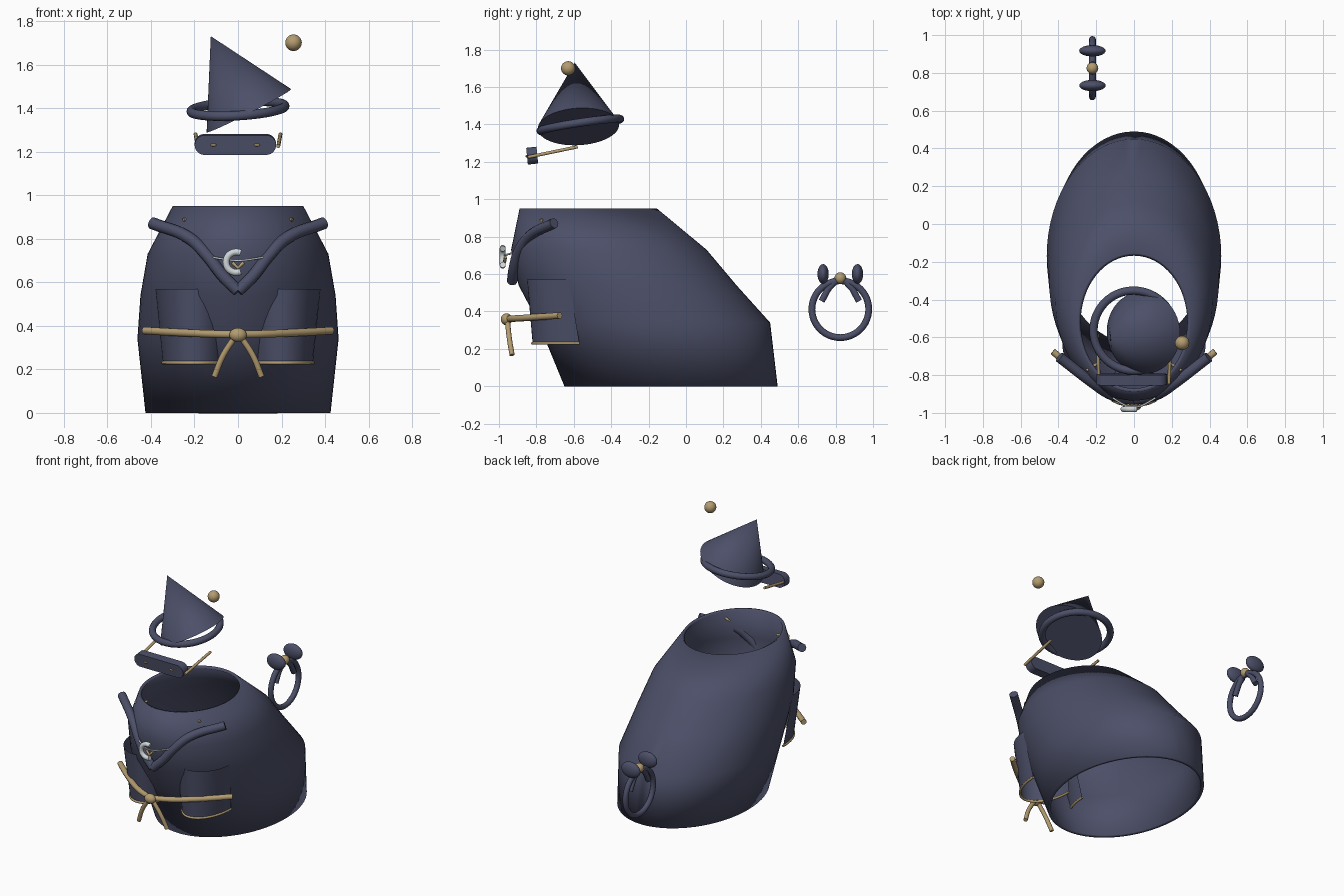
import bpy, bmesh, math
from mathutils import Vector

if "Cube" in bpy.data.objects:
    bpy.data.objects.remove(bpy.data.objects["Cube"])

def material(name, rgb):
    m = bpy.data.materials.new(name)
    m.diffuse_color = (*rgb, 1)
    m.use_nodes = True
    m.node_tree.nodes["Principled BSDF"].inputs["Base Color"].default_value = m.diffuse_color
    return m

NAVY = material("dark navy", (0.072, 0.079, 0.138))
GOLD = material("pale gold", (0.45, 0.33, 0.16))
SILVER = material("silver", (0.62, 0.67, 0.69))

def finish(ob, name, mat, angle=35):
    ob.name = name
    ob.data.materials.clear()
    ob.data.materials.append(mat)
    bpy.ops.object.select_all(action='DESELECT')
    ob.select_set(True)
    bpy.context.view_layer.objects.active = ob
    bpy.ops.object.shade_smooth_by_angle(angle=math.radians(angle))
    return ob

def loft(name, rows, mat, closed=True, thick=0.0):
    """Skin a sheet through equal-length rows of points."""
    bm = bmesh.new()
    vs = [[bm.verts.new(p) for p in row] for row in rows]
    n = len(rows[0])
    for a, b in zip(vs, vs[1:]):
        for i in range(n if closed else n - 1):
            j = (i + 1) % n
            bm.faces.new((a[i], a[j], b[j], b[i]))
    me = bpy.data.meshes.new(name)
    bm.to_mesh(me)
    bm.free()
    ob = bpy.data.objects.new(name, me)
    bpy.context.collection.objects.link(ob)
    if thick:
        s = ob.modifiers.new("thickness", 'SOLIDIFY')
        s.thickness = thick
        s.offset = -1
    return finish(ob, name, mat)

def tube(name, pts, r, mat, smooth=False):
    """Round tube along a path, optionally through smooth control points."""
    cu = bpy.data.curves.new(name, 'CURVE')
    cu.dimensions = '3D'
    cu.bevel_depth = r
    cu.bevel_resolution = 3
    cu.use_fill_caps = True
    if smooth:
        sp = cu.splines.new('BEZIER')
        sp.bezier_points.add(len(pts) - 1)
        for bp, p in zip(sp.bezier_points, pts):
            bp.co = p
            bp.handle_left_type = bp.handle_right_type = 'AUTO'
        sp.resolution_u = 8
    else:
        sp = cu.splines.new('POLY')
        sp.points.add(len(pts) - 1)
        for sp_p, p in zip(sp.points, pts):
            sp_p.co = (*p, 1)
    ob = bpy.data.objects.new(name, cu)
    bpy.context.collection.objects.link(ob)
    bpy.ops.object.select_all(action='DESELECT')
    ob.select_set(True)
    bpy.context.view_layer.objects.active = ob
    bpy.ops.object.convert(target='MESH')
    return finish(bpy.context.object, name, mat, 50)

def ball(name, loc, size, mat):
    bpy.ops.mesh.primitive_uv_sphere_add(segments=24, ring_count=16, radius=1, location=loc)
    ob = bpy.context.object
    ob.scale = size if isinstance(size, tuple) else (size,) * 3
    return finish(ob, name, mat)

def ring(name, loc, normal, major, minor, mat):
    bpy.ops.mesh.primitive_torus_add(major_radius=major, minor_radius=minor, location=loc,
                                     major_segments=48, minor_segments=12)
    ob = bpy.context.object
    ob.rotation_euler = Vector(normal).to_track_quat('Z', 'Y').to_euler()
    return finish(ob, name, mat, 60)

# Robe: open shell through leaning ellipses (z, front y, back y, half width)
sections = [(0, -0.65, 0.49, 0.425), (0.34, -0.79, 0.45, 0.462), (0.54, -0.895, 0.27, 0.448),
            (0.73, -0.935, 0.11, 0.415), (0.95, -0.89, -0.155, 0.30)]
rows = []
for z, y0, y1, w in sections:
    ts = [2 * math.pi * i / 64 for i in range(64)]
    rows.append([(w * math.cos(t), (y0 + y1) / 2 + (y1 - y0) / 2 * math.sin(t), z) for t in ts])
loft("robe", rows, NAVY, thick=0.02)

for s, side in ((-1, "left"), (1, "right")):
    # Sleeve: tapered half cylinder with a gold hem
    rows = []
    for z, yc, rx, ry in ((0.23, -0.57, 0.145, 0.25), (0.57, -0.625, 0.18, 0.225)):
        rows.append([(s * 0.2 + rx * math.cos(t), yc - ry * math.sin(t), z)
                     for t in (math.pi * i / 24 for i in range(25))])
    loft(side + "_sleeve", rows, NAVY, closed=False)
    tube(side + "_sleeve_hem", rows[0], 0.008, GOLD)
    # Sash half and its hanging end
    tube(side + "_sash", [(0, -0.955, 0.36), (s * 0.13, -0.90, 0.363),
                          (s * 0.29, -0.79, 0.37), (s * 0.43, -0.675, 0.378)], 0.018, GOLD, True)
    tube(side + "_sash_end", [(s * 0.01, -0.955, 0.355), (s * 0.07, -0.945, 0.26),
                              (s * 0.108, -0.93, 0.167)], 0.014, GOLD, True)
    # Collar half
    tube(side + "_collar", [(s * 0.395, -0.705, 0.872), (s * 0.22, -0.84, 0.80), (s * 0.14, -0.895, 0.72),
                            (s * 0.07, -0.92, 0.63), (0, -0.93, 0.56)], 0.028, NAVY, True)
    # Small pin through the robe front
    tube(side + "_robe_pin", [(s * 0.25, -0.775, 0.887), (s * 0.18, -0.73, 0.895)], 0.008, GOLD)
    # Mask strap
    tube(side + "_mask_strap", [(s * 0.185, -0.845, 1.225), (s * 0.195, -0.58, 1.28)], 0.009, GOLD)
    # Mask stud
    ball(side + "_mask_stud", (s * 0.1 - 0.013, -0.853, 1.23), (0.014, 0.006, 0.006), GOLD)
    # Tail bow loop and ribbon
    ball(side + "_bow_loop", (-0.22, 0.825 + s * 0.092, 0.60), (0.07, 0.03, 0.053), NAVY)
    tube(side + "_bow_ribbon", [(-0.22, 0.825 + s * 0.02, 0.57), (-0.22, 0.825 + s * 0.065, 0.52),
                                (-0.22, 0.825 + s * 0.10, 0.455)], 0.018, NAVY)

ball("sash_knot", (0, -0.96, 0.358), (0.04, 0.03, 0.032), GOLD)

# Necklace: chain, open crescent and charm
tube("necklace_chain", [(-0.18, -0.86, 0.73), (-0.09, -0.935, 0.71), (0, -0.97, 0.70),
                        (0.09, -0.935, 0.71), (0.19, -0.86, 0.73)], 0.005, SILVER, True)
arc = [math.radians(65 + 230 * i / 24) for i in range(25)]
tube("crescent", [(-0.008 + 0.047 * math.cos(t), -0.98, 0.692 + 0.047 * math.sin(t)) for t in arc], 0.016, SILVER)
tube("charm", [(-0.025, -0.965, 0.69), (0, -0.97, 0.665), (0.025, -0.965, 0.69)], 0.009, GOLD)

# Mask: pill-shaped plate
outline = []
for i in range(32):
    t = 2 * math.pi * (i + 0.5) / 32
    outline.append((-0.012 + math.copysign(0.142, math.cos(t)) + 0.045 * math.cos(t), 0.045 * math.sin(t)))
bm = bmesh.new()
face = bm.faces.new([bm.verts.new((x, -0.85 - 0.1 * z, 1.23 + z)) for x, z in outline])
out = bmesh.ops.extrude_face_region(bm, geom=[face])
bmesh.ops.translate(bm, vec=(0, 0.055, 0.006), verts=[v for v in out['geom'] if isinstance(v, bmesh.types.BMVert)])
bmesh.ops.recalc_face_normals(bm, faces=bm.faces)
me = bpy.data.meshes.new("mask")
bm.to_mesh(me)
bm.free()
mask = bpy.data.objects.new("mask", me)
bpy.context.collection.objects.link(mask)
finish(mask, "mask", NAVY)

# Hat: tipped cone, loose brim ring and bobble
base, apex = Vector((0.05, -0.575, 1.388)), Vector((-0.125, -0.595, 1.73))
bpy.ops.mesh.primitive_cone_add(vertices=48, radius1=0.218, radius2=0, depth=(apex - base).length,
                                location=(base + apex) / 2)
hat = bpy.context.object
hat.rotation_euler = (apex - base).to_track_quat('Z', 'Y').to_euler()
finish(hat, "hat_cone", NAVY)
ring("hat_brim", (0, -0.565, 1.397), (-0.06, -0.15, 1), 0.215, 0.022, NAVY)
ball("hat_bobble", (0.255, -0.63, 1.70), 0.038, GOLD)

# Tail ring with its knot
ring("tail_ring", (-0.22, 0.825, 0.412), (1, 0, 0), 0.152, 0.018, NAVY)
ball("bow_knot", (-0.22, 0.825, 0.578), 0.031, GOLD)
